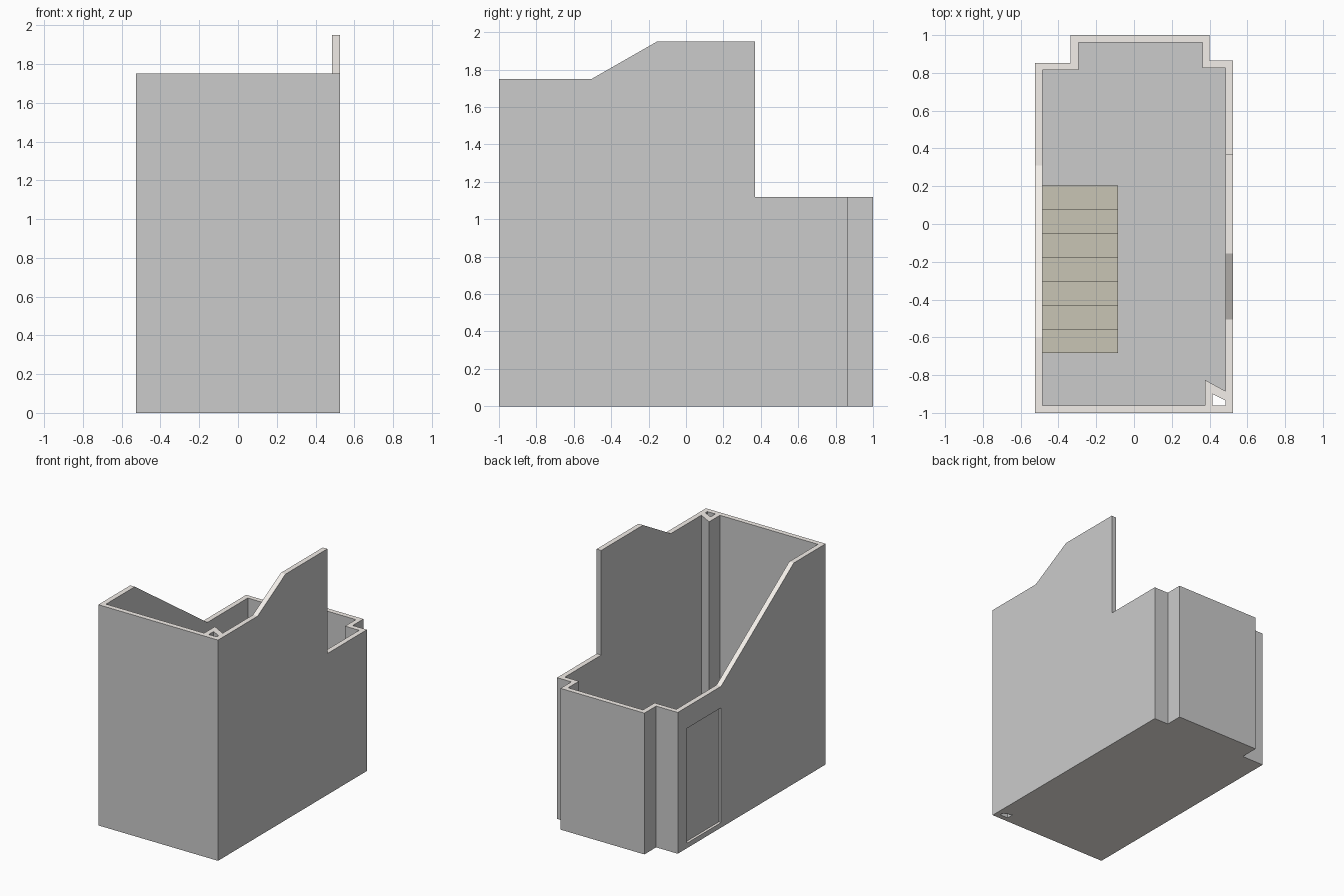
import bpy, bmesh
from mathutils import Vector

if "Cube" in bpy.data.objects:
    bpy.data.objects.remove(bpy.data.objects["Cube"])


def material(name, color):
    m = bpy.data.materials.new(name)
    m.diffuse_color = (*color, 1)
    m.use_nodes = True
    m.node_tree.nodes["Principled BSDF"].inputs["Base Color"].default_value = m.diffuse_color
    return m


GREY = material("plain_grey", (0.6, 0.6, 0.6))
TRIM = material("cut_edge", (0.9, 0.86, 0.82))
STAIR = material("stair_olive", (0.58, 0.56, 0.46))


def prism(name, pts, axis, lo, hi):
    """Extrude a 2D outline along 'z' (pts are x,y) or 'x' (pts are y,z)."""
    place = (lambda p, d: (p[0], p[1], d)) if axis == 'z' else (lambda p, d: (d, p[0], p[1]))
    bm = bmesh.new()
    face = bm.faces.new([bm.verts.new(place(p, lo)) for p in pts])
    ext = bmesh.ops.extrude_face_region(bm, geom=[face])
    verts = [v for v in ext["geom"] if isinstance(v, bmesh.types.BMVert)]
    step = Vector((0, 0, hi - lo)) if axis == 'z' else Vector((hi - lo, 0, 0))
    bmesh.ops.translate(bm, verts=verts, vec=step)
    bmesh.ops.recalc_face_normals(bm, faces=bm.faces)
    mesh = bpy.data.meshes.new(name)
    bm.to_mesh(mesh)
    bm.free()
    ob = bpy.data.objects.new(name, mesh)
    bpy.context.collection.objects.link(ob)
    return ob


def cut(ob, cutter):
    mod = ob.modifiers.new("cut", 'BOOLEAN')
    mod.operation, mod.solver, mod.object = 'DIFFERENCE', 'EXACT', cutter
    bpy.context.view_layer.objects.active = ob
    bpy.ops.object.modifier_apply(modifier=mod.name)
    bpy.data.objects.remove(cutter)


def paint(ob, use_trim):
    """Grey faces, with the trim colour where use_trim(face) holds."""
    ob.data.materials.clear()
    ob.data.materials.append(GREY)
    ob.data.materials.append(TRIM)
    for f in ob.data.polygons:
        f.material_index = int(use_trim(f))


# plan outlines
outer = [(-.525, -1), (.525, -1), (.525, .865), (.4, .865), (.4, 1),
         (-.335, 1), (-.335, .853), (-.525, .853)]
inner = [(-.485, -.96), (.375, -.96), (.375, -.825), (.485, -.885), (.485, .825),
         (.362, .825), (.362, .96), (-.295, .96), (-.295, .815), (-.485, .815)]
duct = [(.415, -.96), (.485, -.96), (.485, -.935), (.415, -.9)]

# hollow walls with the corner duct
walls = prism("walls", outer, 'z', 0, 1.95)
cut(walls, prism("room_cutter", inner, 'z', -.1, 2.1))
cut(walls, prism("duct_cutter", duct, 'z', -.1, 2.1))

# wall tops: sloping left side, stepped right side
cut(walls, prism("left_top_cutter", [(-1.1, 1.75), (-.6, 1.75), (.31, 1.12), (1.1, 1.12),
                                     (1.1, 2.1), (-1.1, 2.1)], 'x', -.6, .46))
cut(walls, prism("right_front_cutter", [(-1.1, 1.75), (-.505, 1.75), (-.155, 1.95),
                                        (-.155, 2.1), (-1.1, 2.1)], 'x', .44, .6))
cut(walls, prism("right_back_cutter", [(.37, 1.12), (1.1, 1.12), (1.1, 2.1), (.37, 2.1)],
                 'x', .44, .6))

# door recess on the left
cut(walls, prism("door_cutter", [(.31, .04), (.74, .04), (.74, .95), (.31, .95)], 'x', -.6, -.505))
paint(walls, lambda f: abs(f.normal.z) > .1)

# floor slab
floor = prism("floor", inner, 'z', 0, .04)
paint(floor, lambda f: f.normal.z < -.1)

# stairs climbing toward the front along the left wall
steps, run, rise = 7, .127, .09
profile = [(.205, .04)]
for i in range(steps):
    y, z = .205 - i * run, .04 + (i + 1) * rise
    profile += [(y, z), (y - run, z)]
profile.append((.205 - steps * run, .04))
stairs = prism("stairs", profile, 'x', -.485, -.085)
stairs.data.materials.append(STAIR)
